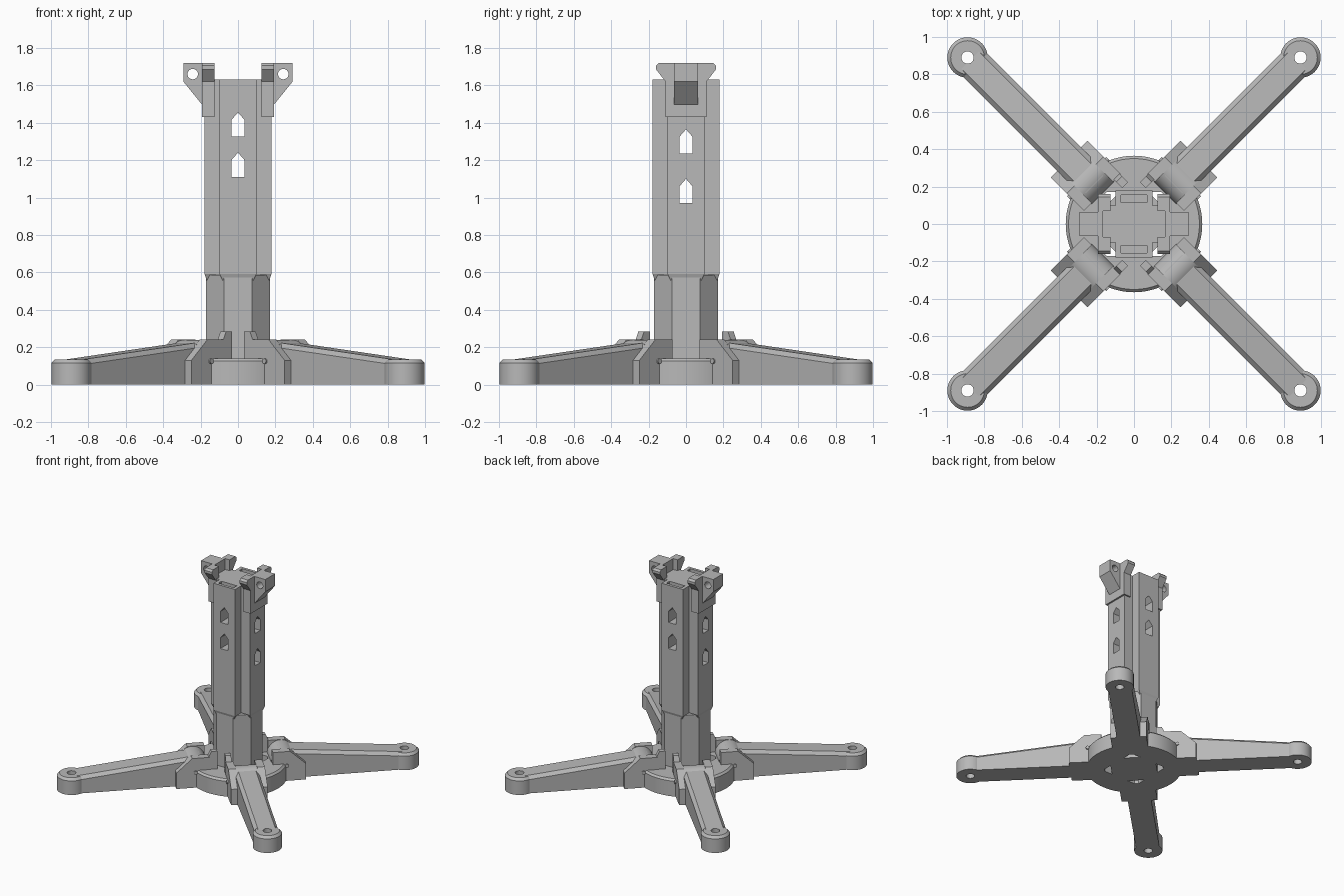
import bpy, bmesh, math

cube = bpy.data.objects.get("Cube")
if cube:
    bpy.data.objects.remove(cube)

grey = bpy.data.materials.new("light grey plastic")
grey.use_nodes = True
COLOR = (0.48, 0.48, 0.48, 1)
grey.diffuse_color = COLOR
grey.node_tree.nodes["Principled BSDF"].inputs["Base Color"].default_value = COLOR


def loft(name, rings):
    """Skin a list of equal point rings and cap both ends."""
    bm = bmesh.new()
    loops = [[bm.verts.new(p) for p in ring] for ring in rings]
    n = len(loops[0])
    for a, b in zip(loops, loops[1:]):
        for i in range(n):
            j = (i + 1) % n
            bm.faces.new((a[i], a[j], b[j], b[i]))
    bm.faces.new(loops[0])
    bm.faces.new(loops[-1])
    bmesh.ops.recalc_face_normals(bm, faces=bm.faces)
    mesh = bpy.data.meshes.new(name)
    bm.to_mesh(mesh)
    bm.free()
    mesh.materials.append(grey)
    ob = bpy.data.objects.new(name, mesh)
    bpy.context.collection.objects.link(ob)
    return ob


def activate(ob):
    bpy.ops.object.select_all(action='DESELECT')
    ob.select_set(True)
    bpy.context.view_layer.objects.active = ob


def cut(ob, cutter):
    activate(ob)
    mod = ob.modifiers.new("cut", 'BOOLEAN')
    mod.operation = 'DIFFERENCE'
    mod.solver = 'EXACT'
    mod.object = cutter
    bpy.ops.object.modifier_apply(modifier=mod.name)
    bpy.data.objects.remove(cutter)


def mirror(ob, x=True, y=True):
    mod = ob.modifiers.new("mirror", 'MIRROR')
    mod.use_axis = (x, y, False)
    mod.use_mirror_merge = False


def smooth(ob):
    activate(ob)
    bpy.ops.object.shade_smooth_by_angle(angle=math.radians(30))


def flat(pts, z):
    return [(x, y, z) for x, y in pts]


def circle(r, n=48, cx=0, cy=0):
    return [(cx + r * math.cos(math.tau * i / n), cy + r * math.sin(math.tau * i / n)) for i in range(n)]


def rect(x0, x1, y0, y1):
    return [(x0, y0), (x1, y0), (x1, y1), (x0, y1)]


def along_x(name, pts, a, b):
    return loft(name, [[(x, u, v) for u, v in pts] for x in (a, b)])


def along_y(name, pts, a, b):
    return loft(name, [[(u, y, v) for u, v in pts] for y in (a, b)])


def along_z(name, pts, a, b):
    return loft(name, [flat(pts, a), flat(pts, b)])


def quarter(corner):
    """Repeat a list of corner points around four quadrants."""
    pts = []
    for _ in range(4):
        pts += corner
        corner = [(-y, x) for x, y in corner]
    return pts


def plus(arm, reach):
    return quarter([(reach, -arm), (reach, arm), (arm, arm)])


def octagon(half, side):
    return quarter([(half, -side), (half, side)])


def diag(r, v, z):
    """Point on a leg: r outwards, v sideways."""
    return ((r - v) * math.sqrt(0.5), (r + v) * math.sqrt(0.5), z)


def across(name, pts, a, b):
    """Extrude an (r, z) profile sideways across a leg."""
    return loft(name, [[diag(r, v, z) for r, z in pts] for v in (a, b)])


# Mast: octagonal foot below a plus-shaped column
along_z("mast_foot", octagon(0.172, 0.075), 0, 0.585)
mast = loft("mast_column", [flat(plus(0.078, 0.165), 0.55),
                            flat(plus(0.098, 0.178), 0.59),
                            flat(plus(0.098, 0.178), 1.63)])


def window(z):
    return [(-0.035, z), (0.035, z), (0.035, z + 0.09), (0, z + 0.13), (-0.035, z + 0.09)]


for z in (1.11, 1.325):
    cut(mast, along_y("cutter", window(z), -0.3, 0.3))
for z in (0.97, 1.235):
    cut(mast, along_x("cutter", window(z), -0.3, 0.3))
for s in (-1, 1):
    cut(mast, along_z("cutter", rect(-0.07, 0.07, s * 0.135 - 0.02, s * 0.135 + 0.02), 1.5, 1.7))

# Top clips on both sides, with hinge lugs
flare = [(-0.11, 1.43), (0.11, 1.43), (0.11, 1.62), (0.16, 1.685), (0.16, 1.705),
         (0.145, 1.72), (-0.145, 1.72), (-0.16, 1.705), (-0.16, 1.685), (-0.11, 1.62)]
mirror(along_x("clip_plate", flare, 0.165, 0.192), y=False)
prong = [(0.07, 1.43), (0.11, 1.43), (0.11, 1.62), (0.16, 1.685), (0.16, 1.705), (0.145, 1.72), (0.07, 1.72)]
mirror(along_x("clip_prong", prong, 0.125, 0.17))
lug = along_y("hinge_lug", [(0.18, 1.49), (0.195, 1.50), (0.292, 1.62), (0.292, 1.72), (0.18, 1.72)],
              -0.063, 0.063)
cut(lug, along_y("cutter", circle(0.028, 24, 0.242, 1.66), -0.2, 0.2))
mirror(lug, y=False)

# Round base with a socket for the mast
base = loft("base_ring", [flat(circle(r, 64), z) for r, z in ((0.365, 0), (0.365, 0.125), (0.35, 0.14))])
cut(base, along_z("cutter", octagon(0.17, 0.148), -0.1, 0.3))
smooth(base)


# Legs: tapered beams with chamfered tops
def section(r, top):
    half = [(0.09, 0), (0.09, top - 0.025), (0.065, top)]
    return [diag(r, v, z) for v, z in half] + [diag(r, -v, z) for v, z in reversed(half)]


TIP = 0.89 * math.sqrt(2)
beam = loft("leg_beam", [section(0.3, 0.232), section(TIP, 0.132)])
foot = loft("leg_foot", [flat(circle(r, 48, 0.89, 0.89), z)
                         for r, z in ((0.108, 0), (0.108, 0.115), (0.09, 0.134))])
for part in (beam, foot):
    cut(part, along_z("cutter", circle(0.033, 24, 0.89, 0.89), -0.1, 0.3))
    smooth(part)
    mirror(part)

# Hinge knuckle, cheeks, pin and upright latch of each leg
knuckle = across("leg_knuckle", circle(0.1, 40, 0.335, 0.138), -0.085, 0.085)
smooth(knuckle)
mirror(knuckle)
cheek = [(0.24, 0), (0.49, 0), (0.49, 0.13), (0.37, 0.24), (0.24, 0.24)]
for side in (-1, 1):
    mirror(across("leg_cheek", cheek, side * 0.08, side * 0.138))
pin = across("hinge_pin", circle(0.014, 16, 0.345, 0.125), -0.148, 0.148)
smooth(pin)
mirror(pin)
mirror(across("leg_latch", [(0.18, 0.04), (0.245, 0.04), (0.245, 0.24), (0.225, 0.285), (0.18, 0.285)],
              0.092, 0.135))
